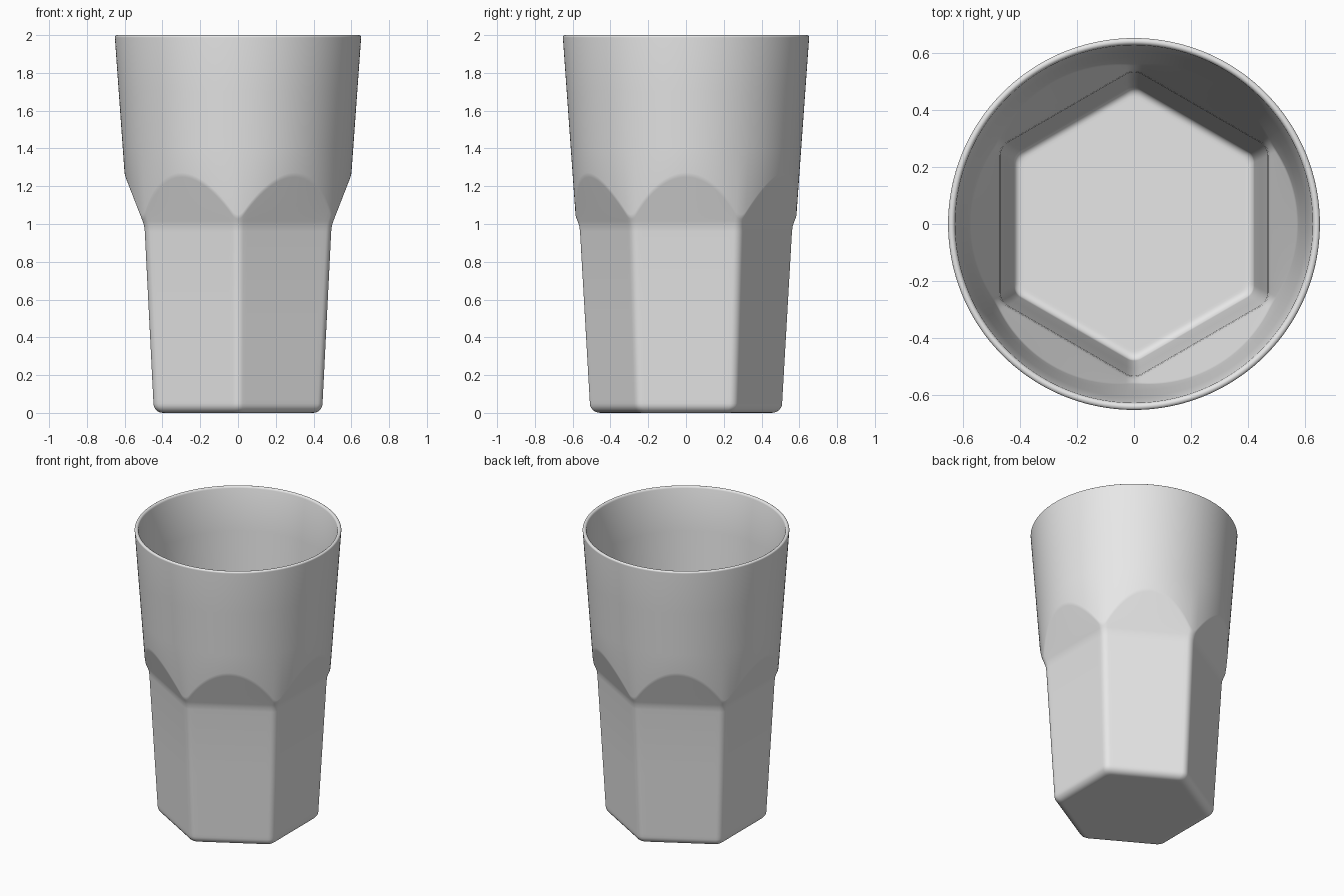
import bpy
import bmesh
from math import atan, cos, pi, radians, sin, sqrt, tan

cube = bpy.data.objects.get("Cube")
if cube:
    bpy.data.objects.remove(cube, do_unlink=True)

HEIGHT, WALL, RIM = 2.0, 0.025, 0.0125
WAIST = 0.99            # height where the hexagonal base starts to flare
CORNER = 0.115          # corner rounding of a hexagon with apothem 1
SIXTH = radians(30)


def base(z):            # hexagon apothem below the waist
    return 0.445 + 0.05 * z / WAIST


def flare(z):           # apothem of the slanted facets
    return 0.495 + 0.389 * (z - WAIST)


def cone(z):            # radius of the round upper body
    return 0.6 + 0.0715 * (z - 1.26)


def hexagon(a):
    """Radius of the rounded unit hexagon at angle a from a face centre."""
    a = abs(a)
    if a <= atan((1 - CORNER) * tan(SIXTH)):
        return 1 / cos(a)
    d = (1 - CORNER) / cos(SIXTH)
    b = SIXTH - a
    return d * cos(b) + sqrt(CORNER ** 2 - (d * sin(b)) ** 2)


def wall(k, inset, floor, bevel):
    """Profile of one wall surface, from the floor up to just below the rim."""
    pts = [((base(0) - inset - bevel) * f * k, floor) for f in (0.5, 0.98)]
    for i in range(7):
        a = i * pi / 12
        pts.append(((base(bevel) - inset - bevel * (1 - sin(a))) * k,
                    floor + bevel * (1 - cos(a))))
    for z in (floor + bevel + 0.02, 0.5, WAIST - 0.03):
        pts.append(((base(z) - inset) * k, z))
    pts.append(((base(WAIST) + 0.002 - inset) * k, WAIST))
    pts.append(((flare(WAIST + 0.025) - inset) * k, WAIST + 0.025))
    # the slanted facet meets the cone along an arch
    z = WAIST + (cone(WAIST) - inset - (flare(WAIST) - inset) * k) / (0.389 * k - 0.0715)
    pts.append(((flare(z - 0.012) - inset) * k, z - 0.012))
    pts.append((cone(z) - inset - 0.001, z))
    for h in (z + 0.012, 1.4, 1.7, HEIGHT - RIM):
        pts.append((cone(h) - inset, h))
    return pts


# Angles around the cup: even along the faces, denser at the rounded corners
edge = atan((1 - CORNER) * tan(SIXTH))
sector = [-edge + 2 * edge * i / 26 for i in range(27)]
sector += [edge + 2 * (SIXTH - edge) * i / 8 for i in range(1, 8)]

bm = bmesh.new()
columns = []
for face in range(6):
    for a in sector:
        local = a if a <= SIXTH else a - 2 * SIXTH
        k = hexagon(local)
        rim = [(cone(HEIGHT) - RIM + RIM * cos(i * pi / 8),
                HEIGHT - RIM + RIM * sin(i * pi / 8)) for i in range(1, 8)]
        profile = wall(k, 0, 0, 0.05) + rim + wall(k, WALL, WALL, 0.028)[::-1]
        t = a + face * 2 * SIXTH
        columns.append([bm.verts.new((r * cos(t), r * sin(t), z)) for r, z in profile])

for i, left in enumerate(columns):
    right = columns[(i + 1) % len(columns)]
    for j in range(len(left) - 1):
        bm.faces.new((left[j], right[j], right[j + 1], left[j + 1]))
bm.faces.new([c[0] for c in columns])       # underside
bm.faces.new([c[-1] for c in columns])      # inner floor
bmesh.ops.recalc_face_normals(bm, faces=bm.faces)

mesh = bpy.data.meshes.new("tumbler")
bm.to_mesh(mesh)
bm.free()
tumbler = bpy.data.objects.new("tumbler", mesh)
bpy.context.collection.objects.link(tumbler)

# Plain grey
grey = bpy.data.materials.new("light grey")
grey.use_nodes = True
colour = (0.8, 0.8, 0.8, 1)
grey.diffuse_color = colour
grey.node_tree.nodes["Principled BSDF"].inputs["Base Color"].default_value = colour
mesh.materials.append(grey)

bpy.ops.object.select_all(action="DESELECT")
tumbler.select_set(True)
bpy.context.view_layer.objects.active = tumbler
bpy.ops.object.shade_smooth_by_angle(angle=radians(40))
